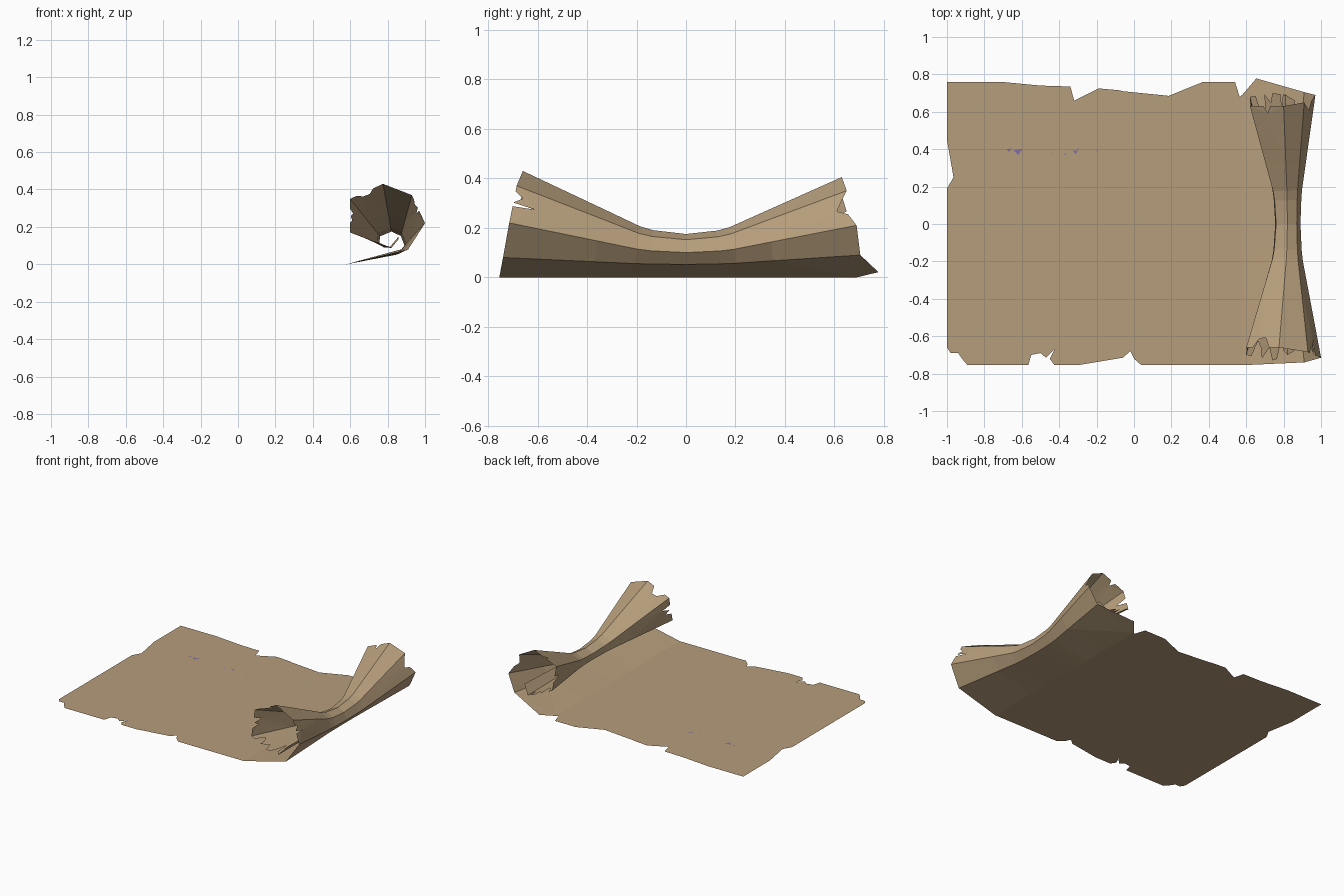
import bpy, bmesh
from mathutils import Vector

if "Cube" in bpy.data.objects:
    bpy.data.objects.remove(bpy.data.objects["Cube"])


def material(name, rgb):
    m = bpy.data.materials.new(name)
    m.diffuse_color = (*rgb, 1)
    m.use_nodes = True
    m.node_tree.nodes["Principled BSDF"].inputs["Base Color"].default_value = m.diffuse_color
    return m


parchment = material("aged parchment", (0.47, 0.34, 0.20))
ink = material("purple ink", (0.22, 0.16, 0.36))


def make_object(name, bm, mat):
    mesh = bpy.data.meshes.new(name)
    bm.to_mesh(mesh)
    bm.free()
    mesh.materials.append(mat)
    ob = bpy.data.objects.new(name, mesh)
    bpy.context.collection.objects.link(ob)
    return ob


# Flat torn sheet: outline of the three ragged edges
back_edge = [(.58, .692), (.565, .68), (.54, .76), (.37, .76), (.185, .685), (.19, .61),
             (.14, .69), (-.06, .71), (-.065, .58), (-.08, .715), (-.19, .725),
             (-.32, .66), (-.34, .735), (-.5, .74), (-.71, .76)]
left_edge = [(-1, .76), (-1, .715), (-.91, .70), (-1, .69), (-1, .535), (-.93, .515),
             (-1, .50), (-1, .45), (-.965, .25), (-1, .19), (-.96, .17), (-.93, .12),
             (-.90, .12), (-.93, .095), (-.99, .09), (-1, .08), (-1, -.16), (-.88, -.19),
             (-.76, -.21), (-1, -.235), (-1, -.66), (-.98, -.69), (-.94, -.69), (-.92, -.72)]
front_edge = [(-.89, -.755), (-.565, -.755), (-.55, -.70), (-.5, -.69), (-.47, -.715),
              (-.425, -.67), (-.45, -.72), (-.425, -.755), (-.3, -.755), (-.06, -.715),
              (-.02, -.68), (0, -.72), (.04, -.755), (.125, -.755), (.14, -.66),
              (.145, -.755), (.58, -.755)]
bm = bmesh.new()
bm.faces.new([bm.verts.new((x, y, 0)) for x, y in back_edge + left_edge + front_edge])
bmesh.ops.triangulate(bm, faces=bm.faces[:])
make_object("flat_sheet", bm, parchment)

# Curled end: each row of the spiral has a front, middle and back point
rows = [
    ((.58, -.755, 0), (.58, 0, 0), (.58, .692, 0)),
    ((.91, -.74, .08), (.85, 0, .052), (.91, .705, .09)),
    ((1.0, -.715, .22), (.89, 0, .10), (.97, .69, .21)),
    ((.93, -.685, .37), (.87, 0, .152), (.91, .65, .35)),
    ((.775, -.66, .43), (.82, 0, .175), (.80, .63, .405)),
    ((.60, -.66, .35), (.76, 0, .15), (.62, .63, .33)),
    ((.60, -.70, .17), (.755, 0, .11), (.62, .68, .17)),
    ((.74, -.73, .12), (.78, 0, .09), (.74, .70, .12)),
    ((.82, -.70, .09), (.82, 0, .088), (.81, .69, .09)),
    ((.87, -.67, .15), (.855, 0, .13), (.86, .66, .15)),
]
# Tears per strip: (position along the end edge, depth towards the middle)
front_tears = {2: [(.45, 0), (.5, .13), (.55, .0), (.72, .05), (.85, .0)],
               4: [(.3, 0), (.45, .08), (.65, .07), (.8, .0)],
               5: [(.3, 0), (.36, .1), (.5, .02), (.6, .07), (.7, 0)],
               6: [(.2, 0), (.35, .12), (.5, .08), (.6, .0), (.85, .09)],
               7: [(.3, 0), (.5, .1), (.6, .22), (.7, .05)]}
back_tears = {0: [(.22, -.12)],
              2: [(.35, .03), (.5, .09), (.8, .04)],
              4: [(.4, 0), (.5, .06), (.6, 0)],
              5: [(.4, 0), (.5, .12), (.65, 0)],
              6: [(.25, 0), (.33, .08), (.58, .15), (.65, 0), (.9, .07)],
              7: [(.6, 0), (.7, .1), (.8, 0)]}
# Distance along the roll from the middle, and how far it has flared
stations = [(0, 0), (.2, .06), (.28, .12), (.5, .39)]

bm = bmesh.new()


def row_points(row, side):
    """Vectors from the middle out to one end of a spiral row."""
    end, mid = Vector(row[side]), Vector(row[1])
    pts = []
    for t, w in stations + [(1, 1)]:
        p = mid.lerp(end, w)
        p.y = mid.y + (end.y - mid.y) * t
        pts.append(p)
    return pts


for side, tears in ((0, front_tears), (2, back_tears)):
    grid = [row_points(r, side) for r in rows]
    for i in range(len(rows) - 1):
        a, b = grid[i], grid[i + 1]
        for k in range(len(stations)):
            loop = [a[k], a[k + 1]]
            if k == len(stations) - 1:          # ragged last strip
                for f, d in tears.get(i, []):
                    outer = a[-1].lerp(b[-1], f)
                    inner = a[0].lerp(b[0], f)
                    loop.append(outer.lerp(inner, d))
            loop += [b[k + 1], b[k]]
            if side == 0:
                loop.reverse()
            bm.faces.new([bm.verts.new(p) for p in loop])
bmesh.ops.remove_doubles(bm, verts=bm.verts[:], dist=.0005)
bmesh.ops.triangulate(bm, faces=[f for f in bm.faces if len(f.verts) > 4])
bmesh.ops.recalc_face_normals(bm, faces=bm.faces[:])
make_object("curled_end", bm, parchment)

# Tiny ink specks, just proud of both sides of the sheet
specks = [(-.67, .395, .02), (-.625, .385, .035), (-.605, .395, .014), (-.44, .377, .008),
          (-.37, .372, .01), (-.315, .385, .024), (-.30, .40, .01), (-.20, .39, .008)]
bm = bmesh.new()
for x, y, s in specks:
    tri = [(x - s * .6, y + s * .3), (x + s * .2, y - s * .5), (x + s * .6, y + s * .4)]
    bm.faces.new([bm.verts.new((u, v, .001)) for u, v in tri])
make_object("ink_specks", bm, ink)
